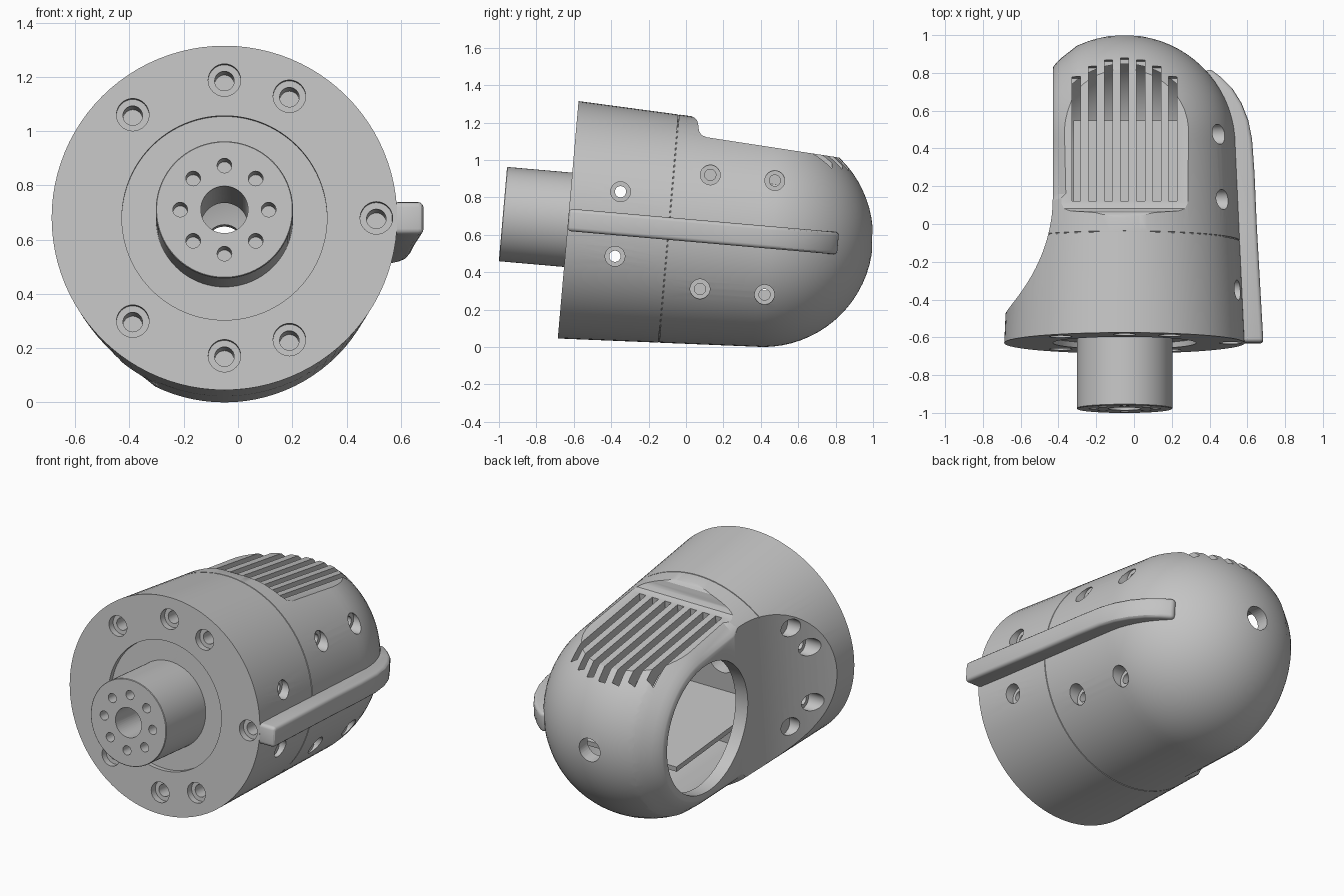
import bpy, bmesh, math
from mathutils import Matrix, Vector

if "Cube" in bpy.data.objects:
    bpy.data.objects.remove(bpy.data.objects["Cube"], do_unlink=True)

TILT = math.radians(5)
ORIGIN = Vector((-0.05, -0.63, 0.68))
PLACE = Matrix.Translation(ORIGIN) @ Matrix.Rotation(-TILT, 4, 'X')
BALL_U, BALL_R, R0, TAPER = 1.045, 0.589, 0.637, 0.046

grey = bpy.data.materials.new("plain_grey")
grey.use_nodes = True
grey.diffuse_color = (0.55, 0.55, 0.55, 1)
grey.node_tree.nodes["Principled BSDF"].inputs["Base Color"].default_value = grey.diffuse_color


# Parts are built along local y, then tilted into place
def make(name, bm):
    bmesh.ops.recalc_face_normals(bm, faces=bm.faces)
    mesh = bpy.data.meshes.new(name)
    bm.to_mesh(mesh)
    bm.free()
    ob = bpy.data.objects.new(name, mesh)
    bpy.context.collection.objects.link(ob)
    return ob


def loft(bm, rings):
    rows = [[bm.verts.new(p) for p in ring] for ring in rings]
    n = len(rows[0])
    for a, b in zip(rows, rows[1:]):
        for i in range(n):
            j = (i + 1) % n
            bm.faces.new((a[i], a[j], b[j], b[i]))
    bm.faces.new(rows[0][::-1])
    bm.faces.new(rows[-1])


def prism_x(bm, pts, lo, hi):
    loft(bm, [[(x, u, w) for u, w in pts] for x in (lo, hi)])


def prism_z(bm, pts, lo, hi):
    loft(bm, [[(x, u, w) for x, u in pts] for w in (lo, hi)])


def box(bm, x0, x1, u0, u1, w0, w1):
    prism_z(bm, [(x0, u0), (x1, u0), (x1, u1), (x0, u1)], w0, w1)


def rod(bm, r, p, q, sides=32):
    p, q = Vector(p), Vector(q)
    d = q - p
    turn = d.to_track_quat('Z', 'Y').to_matrix().to_4x4()
    bmesh.ops.create_cone(bm, cap_ends=True, segments=sides, radius1=r, radius2=r,
                          depth=d.length, matrix=Matrix.Translation((p + q) / 2) @ turn)


def revolve(name, profile):
    bm = bmesh.new()
    vs = [bm.verts.new((r, u, 0)) for r, u in profile]
    es = [bm.edges.new(e) for e in zip(vs, vs[1:])]
    bmesh.ops.spin(bm, geom=vs + es, cent=(0, 0, 0), axis=(0, 1, 0),
                   angle=math.tau, steps=96, use_merge=True)
    bmesh.ops.remove_doubles(bm, verts=bm.verts, dist=1e-5)
    return make(name, bm)


def apply_all(ob):
    bpy.ops.object.select_all(action='DESELECT')
    ob.select_set(True)
    bpy.context.view_layer.objects.active = ob
    for m in list(ob.modifiers):
        bpy.ops.object.modifier_apply(modifier=m.name)


def cut(ob, tool):
    if isinstance(tool, bmesh.types.BMesh):
        tool = make("cutter", tool)
    m = ob.modifiers.new("cut", 'BOOLEAN')
    m.operation, m.solver, m.object = 'DIFFERENCE', 'EXACT', tool
    apply_all(ob)
    bpy.data.objects.remove(tool, do_unlink=True)


def finish(ob):
    apply_all(ob)
    ob.data.materials.clear()
    ob.data.materials.append(grey)
    bpy.ops.object.shade_smooth_by_angle(angle=math.radians(30))
    ob.matrix_world = PLACE


def dome(r, steps=18):
    return [(r * math.cos(a), BALL_U + r * math.sin(a))
            for a in (math.pi / 2 * i / steps for i in range(steps))] + [(0, BALL_U + r)]


def radius(u):
    return R0 - TAPER * u


def local(y, z):
    dy, dz = y - ORIGIN.y, z - ORIGIN.z
    return (dy * math.cos(TILT) - dz * math.sin(TILT),
            dy * math.sin(TILT) + dz * math.cos(TILT))


# Housing: tapered drum with a recessed front, a seam groove and a domed back
seam = [(radius(0.54) - d, 0.54 + e) for d, e in ((0, -.003), (.004, -.002), (.004, .002), (0, .003))]
housing = revolve("housing", [(0, 0.03), (0.378, 0.03), (0.378, 0), (R0, 0)] + seam + dome(BALL_R))

# Flat side with a sweeping scoop towards the front
bm = bmesh.new()
sweep = [(-0.38 - 0.787 + math.sqrt(0.787 ** 2 - d * d), 0.73 - d)
         for d in (0.62 * i / 20 for i in range(21))]
prism_z(bm, [(-0.38, 2)] + sweep + [(-1, sweep[-1][1]), (-1, 2)], -1, 1)
cut(housing, bm)

# Rounded rim around the flat side
def rim_ring(x, r):
    arc = [(BALL_U + r * math.cos(a), r * math.sin(a))
           for a in (math.pi * (i / 32 - 0.5) for i in range(33))]
    pts = [(0.45, -0.75), (0.75, -r - 0.014)] + arc + [(0.75, r + 0.014), (0.45, 0.75)]
    return [(x, u, w) for u, w in pts]

bm = bmesh.new()
loft(bm, [rim_ring(x, r) for x, r in ((-.5, .405), (-.385, .405), (-.375, .424), (-.36, .444),
                                      (-.335, .468), (-.29, .503), (-.24, .543), (-.15, .62))])
rim_core = make("rim_core", bm)
bm = bmesh.new()
box(bm, -0.48, -0.18, 0.5, 1.9, -0.9, 0.9)
rim = make("rim", bm)
cut(rim, rim_core)
cut(housing, rim)

# Flat vent step on top
bm = bmesh.new()
prism_x(bm, [(.6, .8), (.6, .612), (.625, .603), (.643, .586), (.65, .56), (.655, .535),
             (.67, .514), (.70, .504), (1.75, .436), (1.75, .8)], -1, 1)
cut(housing, bm)

# Inner cavity, flattened beside the open side and under the vent
cavity = revolve("cavity", [(0, 0.36), (0.53, 0.36)] + dome(0.51))
bm = bmesh.new()
box(bm, -1, -0.30, 0, 2, -1, 1)
cut(cavity, bm)
bm = bmesh.new()
box(bm, -1, 1, 0, 2, 0.40, 1)
cut(cavity, bm)
cut(housing, cavity)

# Large side opening, back hole and shaft bore
bm = bmesh.new()
rod(bm, 0.385, (-1, BALL_U, 0), (-0.2, BALL_U, 0), 72)
rod(bm, 0.07, (0, 1.4, 0.04), (0, 2, 0.04))
rod(bm, 0.087, (0, -0.2, 0), (0, 0.5, 0), 48)
cut(housing, bm)

# Vent slots
bm = bmesh.new()
for i in range(-3, 4):
    x = i * 0.085
    box(bm, x - 0.022, x + 0.022, 0.71, 1.48 - 1.54 * x * x, 0.3, 0.8)
cut(housing, bm)

# Counterbored screw holes in the front and on the sides
wide, narrow = bmesh.new(), bmesh.new()
for deg, r in ((0, .56), (62, .51), (90, .51), (131.5, .51), (-131.5, .51), (-90, .51), (-62, .51)):
    x, w = r * math.cos(math.radians(deg)), r * math.sin(math.radians(deg))
    rod(wide, 0.06, (x, -0.1, w), (x, 0.04, w))
    rod(narrow, 0.036, (x, -0.1, w), (x, 0.2, w))
for y, z, through in ((-.35, .83, True), (-.38, .485, True), (.13, .92, False),
                      (.075, .31, False), (.475, .89, False), (.42, .28, False)):
    u, w = local(y, z)
    side = math.sqrt(radius(u) ** 2 - w * w)
    rod(wide, 0.053, (side - 0.045, u, w), (1, u, w))
    rod(narrow, 0.03, (-1 if through else side - 0.08, u, w), (1, u, w))
    if through:
        rod(wide, 0.053, (-1, u, w), (-0.47, u, w))
for y, z in ((-.25, .97), (-.27, .36)):
    u, w = local(y, z)
    rod(wide, 0.053, (-1, u, w), (-0.42, u, w))
cut(housing, wide)
cut(housing, narrow)
finish(housing)

# Drive shaft with a bore and a ring of bolt holes
shaft = revolve("shaft", [(0, -.35), (.25, -.35), (.253, -.347), (.253, .04), (0, .04)])
bm = bmesh.new()
rod(bm, 0.087, (0, -0.5, 0), (0, 0.2, 0), 48)
for i in range(8):
    a = math.tau * i / 8
    x, w = 0.163 * math.cos(a), 0.163 * math.sin(a)
    rod(bm, 0.027, (x, -0.5, w), (x, -0.2, w), 24)
cut(shaft, bm)
finish(shaft)

# Side rail that follows the housing
bm = bmesh.new()
prism_z(bm, [(.62, 0), (.735, 0), (.70, .62), (.688, .9), (.675, 1.08), (.655, 1.18), (.62, 1.27),
             (.57, 1.35), (.51, 1.41), (.45, 1.455), (.40, 1.42), (.50, 1.29), (.54, 1.08), (.575, .6)],
        -0.06, 0.06)
rail = make("side_rail", bm)
bevel = rail.modifiers.new("soft_edges", 'BEVEL')
bevel.width, bevel.segments = 0.02, 3
bevel.limit_method, bevel.angle_limit = 'ANGLE', math.radians(40)
finish(rail)

# Tray inside the cavity
bm = bmesh.new()
box(bm, -0.27, 0.46, 0.34, 1.2, -0.23, -0.2)
finish(make("inner_tray", bm))
